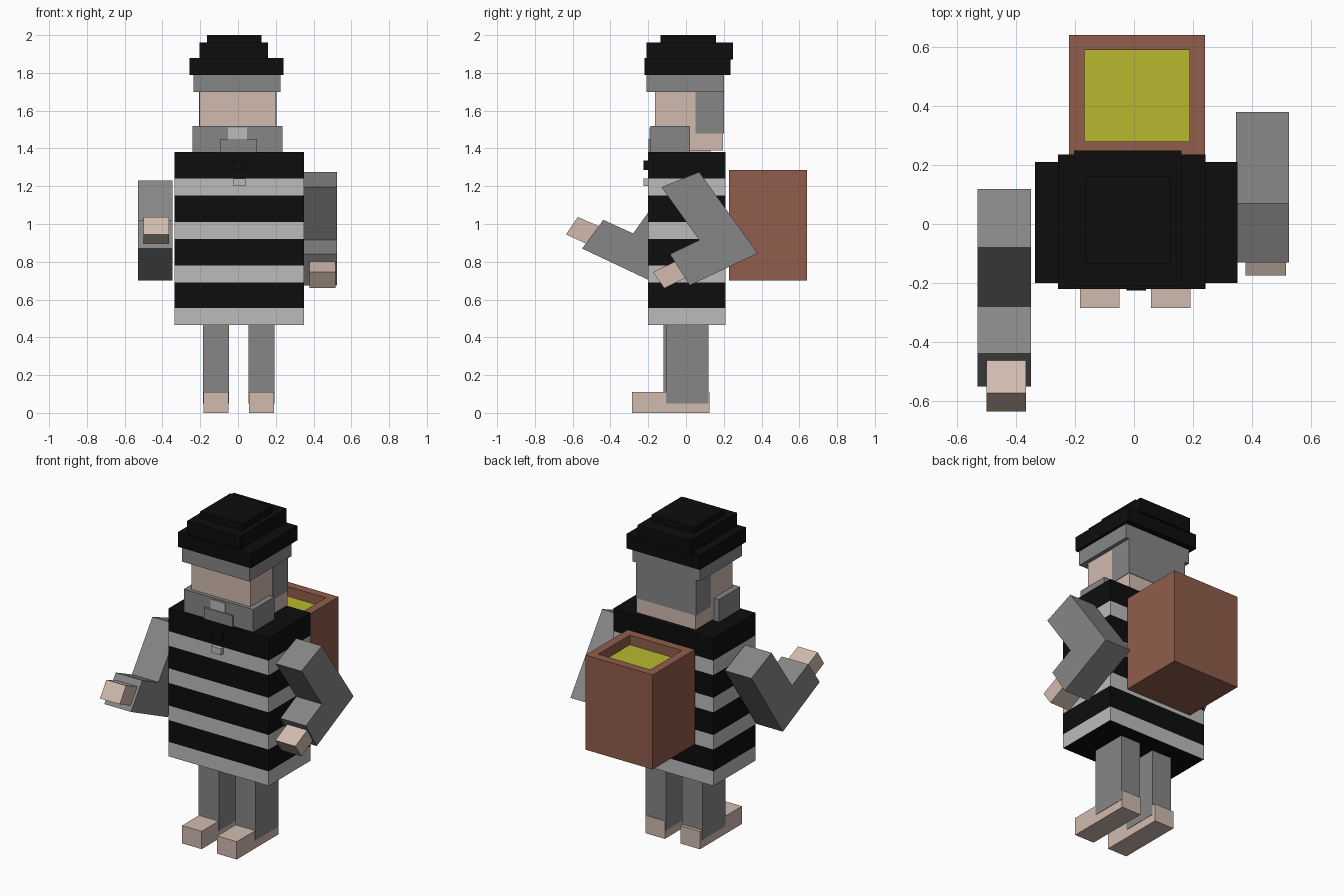
import bpy, bmesh

if "Cube" in bpy.data.objects:
    bpy.data.objects.remove(bpy.data.objects["Cube"])

def mat(name, r, g, b):
    m = bpy.data.materials.new(name)
    m.diffuse_color = (r, g, b, 1)
    m.use_nodes = True
    m.node_tree.nodes["Principled BSDF"].inputs["Base Color"].default_value = m.diffuse_color
    return m

BLACK = mat("black", 0.004, 0.004, 0.004)
PALE = mat("light_grey", 0.5, 0.5, 0.5)
GREY = mat("mid_grey", 0.24, 0.24, 0.24)
SKIN = mat("skin", 0.64, 0.50, 0.43)
BROWN = mat("brown", 0.28, 0.11, 0.07)
YELLOW = mat("yellow", 0.48, 0.48, 0.03)

def finish(name, bm, *mats):
    bmesh.ops.recalc_face_normals(bm, faces=bm.faces)
    me = bpy.data.meshes.new(name)
    bm.to_mesh(me)
    bm.free()
    for m in mats:
        me.materials.append(m)
    ob = bpy.data.objects.new(name, me)
    bpy.context.collection.objects.link(ob)
    return ob

def box(name, m, x, y, z):
    """Box from (min, max) pairs."""
    bm = bmesh.new()
    bmesh.ops.create_cube(bm, size=1)
    for v in bm.verts:
        v.co = [(a + b) / 2 + c * (b - a) for (a, b), c in zip((x, y, z), v.co)]
    return finish(name, bm, m)

def side_profile(name, m, x, pts):
    """Extrude a (y, z) outline across x."""
    bm = bmesh.new()
    f = bm.faces.new([bm.verts.new((x[0], y, z)) for y, z in pts])
    ext = bmesh.ops.extrude_face_region(bm, geom=[f])
    for g in ext["geom"]:
        if isinstance(g, bmesh.types.BMVert):
            g.co.x = x[1]
    return finish(name, bm, m)

# Striped torso: stacked rings, alternating materials, black caps
levels = [0.465, 0.555, 0.69, 0.78, 0.92, 1.01, 1.15, 1.24, 1.38]
bm = bmesh.new()
rings = [[bm.verts.new((x, y, z)) for x, y in
          ((-0.335, -0.2), (0.35, -0.2), (0.35, 0.21), (-0.335, 0.21))] for z in levels]
bm.faces.new(rings[0])
bm.faces.new(rings[-1])
for i, (lo, hi) in enumerate(zip(rings, rings[1:])):
    for k in range(4):
        f = bm.faces.new((lo[k], lo[k - 3], hi[k - 3], hi[k]))
        f.material_index = 1 - i % 2
finish("torso", bm, BLACK, PALE)

# Legs and feet
for side, x0, y0 in (("left", -0.185, -0.12), ("right", 0.055, -0.105)):
    box(side + "_leg", GREY, (x0, x0 + 0.138), (y0, y0 + 0.224), (0.05, 0.5))
    box(side + "_foot", SKIN, (x0 + 0.002, x0 + 0.136), (-0.285, 0.125), (0, 0.11))

# Bent arms and hands
side_profile("right_arm", GREY, (0.345, 0.525),
             [(-0.13, 1.195), (0.07, 1.275), (0.38, 0.845), (0.02, 0.675), (-0.085, 0.84), (0.07, 0.915)])
side_profile("right_hand", SKIN, (0.378, 0.515),
             [(-0.175, 0.745), (-0.115, 0.66), (0.03, 0.73), (-0.03, 0.815)])
side_profile("left_arm", GREY, (-0.53, -0.348),
             [(-0.08, 1.23), (0.118, 1.147), (-0.19, 0.70), (-0.55, 0.87), (-0.438, 1.022), (-0.28, 0.95)])
side_profile("left_hand", SKIN, (-0.50, -0.365),
             [(-0.635, 0.945), (-0.573, 1.037), (-0.43, 0.975), (-0.495, 0.88)])

# Head, hair and beard
box("neck", SKIN, (-0.12, 0.12), (-0.12, 0.13), (1.36, 1.42))
box("head", SKIN, (-0.204, 0.2), (-0.165, 0.197), (1.39, 1.74))
box("hair", GREY, (-0.207, 0.203), (0.05, 0.2), (1.48, 1.74))
box("hair_band", GREY, (-0.235, 0.225), (-0.21, 0.2), (1.70, 1.80))
box("beard", GREY, (-0.24, 0.235), (-0.187, 0.02), (1.381, 1.52))
box("goatee", GREY, (-0.095, 0.1), (-0.199, -0.15), (1.381, 1.45))
box("mouth", PALE, (-0.053, 0.047), (-0.192, -0.15), (1.45, 1.51))

# Chest ornaments
box("upper_toggle", BLACK, (-0.025, 0.04), (-0.225, -0.19), (1.285, 1.335))
box("lower_toggle", PALE, (-0.025, 0.04), (-0.225, -0.19), (1.2, 1.24))

# Tiered hat
for name, x, y, z in (("hat_brim", (-0.258, 0.242), (-0.22, 0.235), (1.79, 1.88)),
                      ("hat_crown", (-0.203, 0.16), (-0.208, 0.248), (1.87, 1.96)),
                      ("hat_top", (-0.165, 0.125), (-0.135, 0.16), (1.95, 2.0))):
    box(name, BLACK, x, y, z)

# Open-topped back basket: inset the top face and push it down
basket = box("basket", BROWN, (-0.22, 0.24), (0.228, 0.64), (0.70, 1.285))
basket.data.materials.append(YELLOW)
bm = bmesh.new()
bm.from_mesh(basket.data)
top = max(bm.faces, key=lambda f: f.calc_center_median().z)
bmesh.ops.inset_region(bm, faces=[top], thickness=0.073)
wall = bmesh.ops.extrude_discrete_faces(bm, faces=[top])["faces"][0]
for v in wall.verts:
    v.co.z -= 0.06
wall.material_index = 1
bm.to_mesh(basket.data)
bm.free()
